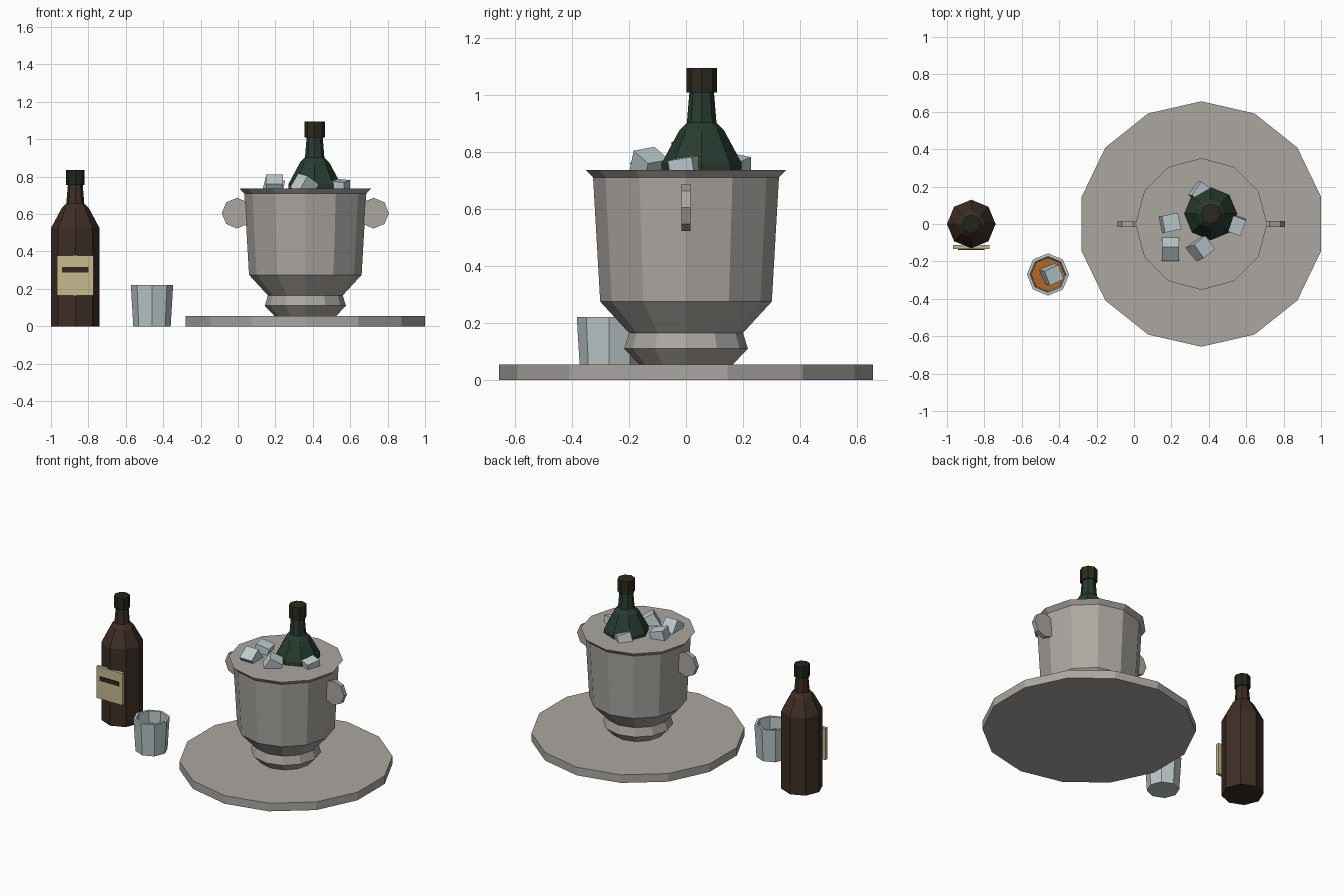
import bpy
import math
from mathutils import Matrix, Vector

cube = bpy.data.objects.get("Cube")
if cube:
    bpy.data.objects.remove(cube, do_unlink=True)


def material(name, color):
    m = bpy.data.materials.new(name)
    m.use_nodes = True
    m.diffuse_color = (*color, 1)
    bsdf = next(n for n in m.node_tree.nodes if n.type == 'BSDF_PRINCIPLED')
    bsdf.inputs["Base Color"].default_value = (*color, 1)
    return m


METAL = material("brushed metal", (0.41, 0.39, 0.36))
ICE = material("ice", (0.52, 0.61, 0.63))
GLASS = material("clear glass", (0.49, 0.56, 0.57))
GREEN = material("green bottle glass", (0.021, 0.045, 0.029))
BROWN = material("brown bottle glass", (0.047, 0.027, 0.018))
BROWN_CAP = material("dark brown foil", (0.027, 0.022, 0.013))
GREEN_CAP = material("dark green foil", (0.014, 0.020, 0.011))
PAPER = material("cream paper", (0.58, 0.48, 0.27))
INK = material("label ink", (0.030, 0.020, 0.013))
LIQUID = material("amber liquid", (0.46, 0.14, 0.02))


def add(name, verts, faces, mat):
    mesh = bpy.data.meshes.new(name)
    mesh.from_pydata(verts, [], faces)
    mesh.materials.append(mat)
    ob = bpy.data.objects.new(name, mesh)
    bpy.context.collection.objects.link(ob)
    return ob


def lathe(name, profile, sides, center, mat, scale=1.0, start=0.0):
    """Faceted solid of revolution from (radius, height) pairs, capped at both ends."""
    cx, cy, cz = center
    verts = []
    for r, z in profile:
        for i in range(sides):
            a = start + math.tau * i / sides
            verts.append((cx + scale * r * math.cos(a),
                          cy + scale * r * math.sin(a), cz + scale * z))
    faces = [tuple(reversed(range(sides)))]
    for k in range(len(profile) - 1):
        for i in range(sides):
            j = (i + 1) % sides
            faces.append((k * sides + i, k * sides + j,
                          (k + 1) * sides + j, (k + 1) * sides + i))
    last = (len(profile) - 1) * sides
    faces.append(tuple(range(last, last + sides)))
    return add(name, verts, faces, mat)


def box(name, center, size, mat, rotation=(0, 0, 0)):
    x, y, z = (math.radians(a) for a in rotation)
    turn = (Matrix.Rotation(z, 3, 'Z') @ Matrix.Rotation(y, 3, 'Y')
            @ Matrix.Rotation(x, 3, 'X'))
    signs = [(-1, -1), (1, -1), (1, 1), (-1, 1)]
    verts = [Vector(center) + turn @ Vector((sx * size[0] / 2, sy * size[1] / 2,
                                             sz * size[2] / 2))
             for sz in (-1, 1) for sx, sy in signs]
    faces = [(3, 2, 1, 0), (4, 5, 6, 7)]
    faces += [(i, (i + 1) % 4, (i + 1) % 4 + 4, i + 4) for i in range(4)]
    return add(name, verts, faces, mat)


def bottle(name, center, scale, glass, foil):
    body = [(0.13, 0), (0.13, 0.525), (0.072, 0.633), (0.048, 0.657), (0.04, 0.755)]
    cap = [(0.05, 0.755), (0.05, 0.835)]
    lathe(name + "_body", body, 8, center, glass, scale)
    lathe(name + "_cap", cap, 8, center, foil, scale)


# Tray and bucket
BX = 0.36
lathe("tray", [(0.656, 0), (0.656, 0.055)], 14, (BX, 0, 0), METAL, start=math.pi / 2)
lathe("bucket", [(0.165, 0.055), (0.217, 0.11), (0.2, 0.165), (0.301, 0.275),
                 (0.326, 0.71), (0.352, 0.737)], 12, (BX, 0, 0), METAL)

# Octagonal disc handles on both sides of the bucket
for side, label in ((1, "left"), (-1, "right")):
    handle = lathe("handle_" + label, [(0.082, -0.015), (0.082, 0.015)], 8,
                   (0, 0, 0), METAL)
    handle.data.transform(Matrix.Translation((BX + side * 0.365, 0, 0.605))
                          @ Matrix.Rotation(math.pi / 2, 4, 'X'))

# Bottles
bottle("chilled_bottle", (0.41, 0.055, 0.193), 1.08, GREEN, BROWN_CAP)
bottle("standing_bottle", (-0.87, 0, 0), 1.0, BROWN, GREEN_CAP)

# Label on the standing bottle
box("paper_label", (-0.87, -0.123, 0.272), (0.195, 0.022, 0.215), PAPER)
box("label_stripe", (-0.87, -0.136, 0.303), (0.142, 0.008, 0.028), INK)

# Ice cubes on top of the bucket
cubes = [((0.19, 0.005, 0.745), (0, 14, 12)),
         ((0.195, -0.135, 0.75), (35, 0, 0)),
         ((0.355, -0.13, 0.75), (10, 30, 40)),
         ((0.54, 0.0, 0.735), (8, 5, -20)),
         ((0.355, 0.165, 0.735), (15, 10, 55))]
for i, (place, turn) in enumerate(cubes):
    box("ice_cube_%d" % (i + 1), place, (0.09, 0.09, 0.09), ICE, turn)

# Tumbler with an open top, drink and one cube
GX, GY = -0.46, -0.27
lathe("tumbler", [(0.1, 0), (0.113, 0.22), (0.096, 0.22), (0.088, 0.03)],
      8, (GX, GY, 0), GLASS)
lathe("drink", [(0.087, 0.032), (0.09, 0.09)], 8, (GX, GY, 0), LIQUID)
box("drink_ice_cube", (GX + 0.02, GY, 0.115), (0.085, 0.085, 0.085), ICE, (12, 15, 25))
